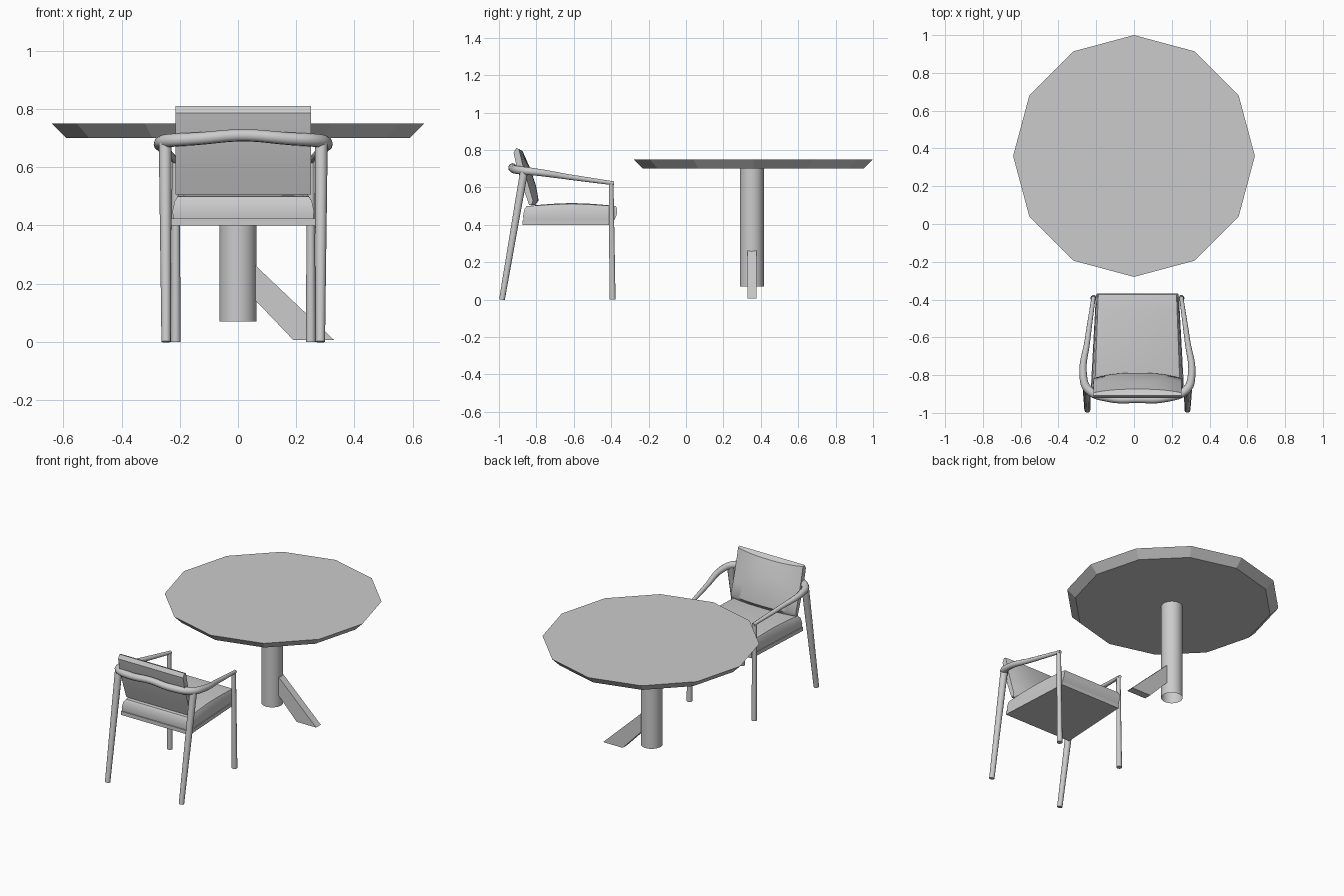
import bpy
import bmesh
from math import sin, cos, pi

if "Cube" in bpy.data.objects:
    bpy.data.objects.remove(bpy.data.objects["Cube"])

grey = bpy.data.materials.new("light_grey")
grey.use_nodes = True
colour = (0.6, 0.6, 0.6, 1)
grey.diffuse_color = colour
grey.node_tree.nodes["Principled BSDF"].inputs["Base Color"].default_value = colour

CX = 0.018          # chair centre line
TABLE = (0, 0.36)   # table centre


def finish(obj, smooth=None):
    bpy.ops.object.select_all(action='DESELECT')
    obj.select_set(True)
    bpy.context.view_layer.objects.active = obj
    if obj.type == 'CURVE':
        bpy.ops.object.convert(target='MESH')
    if smooth:
        bpy.ops.object.shade_smooth_by_angle(angle=smooth)
    return obj


def loft(name, rings, smooth=None, cap_start=True, cap_end=True):
    """Skin a list of equal-length closed rings."""
    bm = bmesh.new()
    rows = [[bm.verts.new(p) for p in ring] for ring in rings]
    n = len(rows[0])
    for a, b in zip(rows, rows[1:]):
        for i in range(n):
            j = (i + 1) % n
            bm.faces.new((a[i], a[j], b[j], b[i]))
    if cap_start:
        bm.faces.new(rows[0][::-1])
    if cap_end:
        bm.faces.new(rows[-1])
    bmesh.ops.recalc_face_normals(bm, faces=bm.faces)
    mesh = bpy.data.meshes.new(name)
    bm.to_mesh(mesh)
    bm.free()
    mesh.materials.append(grey)
    obj = bpy.data.objects.new(name, mesh)
    bpy.context.collection.objects.link(obj)
    return finish(obj, smooth)


def circle(x, y, z, r, n):
    return [(x + r * cos(2 * pi * i / n), y + r * sin(2 * pi * i / n), z) for i in range(n)]


def rod(name, points, n=16):
    """Tapered round bar through (x, y, z, radius) points."""
    curve = bpy.data.curves.new(name, 'CURVE')
    curve.dimensions = '3D'
    curve.bevel_depth = 1
    curve.bevel_resolution = n // 4 - 1
    curve.use_fill_caps = True
    curve.resolution_u = 6
    spline = curve.splines.new('BEZIER')
    spline.bezier_points.add(len(points) - 1)
    for bp, p in zip(spline.bezier_points, points):
        bp.co = p[:3]
        bp.radius = p[3]
        bp.handle_left_type = bp.handle_right_type = 'AUTO'
    curve.materials.append(grey)
    obj = bpy.data.objects.new(name, curve)
    bpy.context.collection.objects.link(obj)
    return finish(obj, 0.9)


# Table: twelve-sided top with undercut edge, open column, slanted foot
loft("table_top", [circle(*TABLE, 0.70, 0.59, 12), circle(*TABLE, 0.75, 0.64, 12)])
loft("table_column", [circle(0, 0.352, 0.07, 0.064, 32), circle(0, 0.352, 0.70, 0.064, 32)],
     0.6, cap_start=False)
foot = [(0.057, 0.265), (0.057, 0.145), (0.19, 0.006), (0.33, 0.006)]
loft("table_foot", [[(x, y, z) for x, z in foot] for y in (0.33, 0.378)])

# Chair legs
for name, s in (("left", 1), ("right", -1)):
    rod(name + "_back_leg", [(CX + s * 0.265, -0.984, 0, 0.016),
                             (CX + s * 0.268, -0.866, 0.685, 0.022)])
    rod(name + "_front_leg", [(CX + s * 0.232, -0.393, 0, 0.017),
                              (CX + s * 0.232, -0.400, 0.622, 0.013)])

# Continuous arm and back rail
half = [(0.232, -0.386, 0.622, 0.011), (0.265, -0.62, 0.655, 0.015),
        (0.287, -0.80, 0.682, 0.020), (0.262, -0.875, 0.69, 0.023),
        (0.15, -0.921, 0.698, 0.022)]
right = [(CX - x, y, z, r) for x, y, z, r in half]
left = [(CX + x, y, z, r) for x, y, z, r in half[::-1]]
rod("arm_rail", right + [(CX, -0.927, 0.709, 0.021)] + left)


# Seat: tapering frame and padded cushion
def seat_ring(z, inset, front=-0.375, crown=0.0):
    b, f = 0.247 - inset, 0.220 - inset * 0.6
    y0, y1 = -0.875 + inset, front
    steps = 8
    ring = []
    for i in range(steps + 1):
        t = i / steps
        ring.append((CX - f - (b - f) * t, y1 + (y0 - y1) * t, z + crown * sin(pi * t)))
    return ring + [(2 * CX - x, y, h) for x, y, h in ring[::-1]]


loft("seat_frame", [seat_ring(0.40, 0, -0.385), seat_ring(0.424, 0, -0.385)])
loft("seat_cushion", [seat_ring(0.424, 0.006, -0.385), seat_ring(0.45, 0.004, -0.371),
                      seat_ring(0.485, 0.012, -0.368, 0.008),
                      seat_ring(0.499, 0.022, -0.374, 0.012),
                      seat_ring(0.503, 0.05, -0.395, 0.013)], 0.7)

# Backrest: slanted pillow, full in the middle and thin at the sides
back_line = [(-0.838, 0.505), (-0.872, 0.60), (-0.903, 0.70), (-0.922, 0.785), (-0.908, 0.81)]
front_mid = [(-0.874, 0.795), (-0.832, 0.70), (-0.802, 0.61), (-0.788, 0.53), (-0.805, 0.507)]
front_edge = [(-0.893, 0.805), (-0.868, 0.70), (-0.842, 0.61), (-0.818, 0.53), (-0.825, 0.507)]
rings = []
for i in range(17):
    u = -1 + i / 8
    w = 1 - abs(u) ** 2.5
    front = [(e[0] + (m[0] - e[0]) * w, e[1] + (m[1] - e[1]) * w)
             for m, e in zip(front_mid, front_edge)]
    rings.append([(CX + 0.233 * u, y, z) for y, z in back_line + front])
loft("backrest", rings, 0.7)
